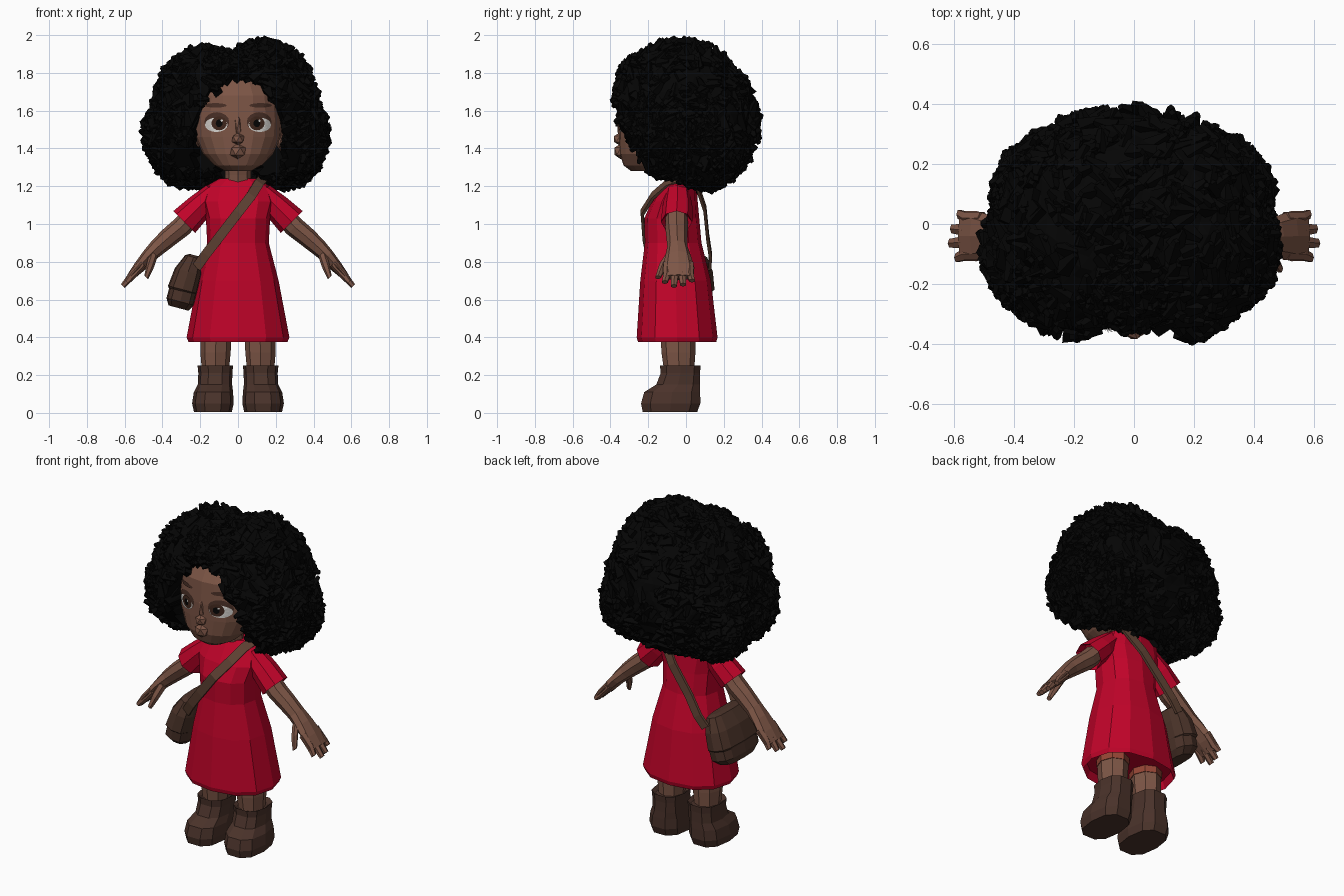
import bpy, bmesh, math, random
from mathutils import Matrix, Vector
from mathutils.bvhtree import BVHTree

random.seed(4)
if "Cube" in bpy.data.objects:
    bpy.data.objects.remove(bpy.data.objects["Cube"])


def material(name, r, g, b):
    m = bpy.data.materials.new(name)
    m.use_nodes = True
    m.diffuse_color = (r, g, b, 1)
    m.node_tree.nodes["Principled BSDF"].inputs["Base Color"].default_value = (r, g, b, 1)
    return m


HAIR = material("black hair", .0015, .0015, .0015)
SKIN = material("brown skin", .205, .092, .061)
DRESS = material("crimson cloth", .53, .001, .022)
BOOT = material("dark boot leather", .068, .032, .023)
BAG = material("bag leather", .07, .033, .022)
STRAP = material("strap leather", .115, .055, .034)
WHITE = material("eye white", .7, .68, .65)
IRIS = material("iris brown", .05, .02, .012)
BROW = material("brow brown", .065, .028, .019)
SHORTS = material("rust cloth", .3, .06, .035)


def finish(name, bm, mat):
    bmesh.ops.recalc_face_normals(bm, faces=bm.faces[:])
    mesh = bpy.data.meshes.new(name)
    bm.to_mesh(mesh)
    bm.free()
    mesh.materials.append(mat)
    ob = bpy.data.objects.new(name, mesh)
    bpy.context.collection.objects.link(ob)
    return ob


def add_loft(bm, rings, n=10, p=2.0, matrix=Matrix()):
    """Skin rounded rings (z, centre x, centre y, radius x, radius y) and cap both ends."""
    def sup(c):
        return math.copysign(abs(c) ** (2 / p), c)
    loops = []
    for z, cx, cy, rx, ry in rings:
        angles = [math.tau * i / n for i in range(n)]
        loops.append([bm.verts.new(matrix @ Vector((cx + rx * sup(math.cos(a)),
                                                    cy + ry * sup(math.sin(a)), z)))
                      for a in angles])
    for a, b in zip(loops, loops[1:]):
        for i in range(n):
            j = (i + 1) % n
            bm.faces.new((a[i], a[j], b[j], b[i]))
    bm.faces.new(loops[0][::-1])
    bm.faces.new(loops[-1])


def loft(name, mat, rings, **kw):
    bm = bmesh.new()
    add_loft(bm, rings, **kw)
    return finish(name, bm, mat)


def blob(name, mat, loc, size, matrix=Matrix()):
    bm = bmesh.new()
    bmesh.ops.create_icosphere(bm, subdivisions=1, radius=1,
                               matrix=matrix @ Matrix.LocRotScale(loc, None, size))
    return finish(name, bm, mat)


# Dress with a shallow recessed underside, and the neck
loft("dress", DRESS, [
    (.42, 0, -.047, .245, .19), (.375, 0, -.047, .262, .207), (.4, 0, -.047, .272, .214),
    (.7, 0, -.055, .215, .187), (.9, 0, -.068, .163, .15), (1.03, 0, -.075, .17, .145),
    (1.12, 0, -.06, .195, .122), (1.2, 0, -.035, .17, .092), (1.24, 0, -.03, .1, .07)],
    n=12, p=2.3)
loft("neck", SKIN, [(1.15, 0, -.04, .075, .06), (1.26, 0, -.06, .068, .058),
                    (1.36, 0, -.08, .075, .06)], n=8)

# Head
head = bmesh.new()
add_loft(head, [
    (1.28, 0, -.2, .07, .09), (1.31, 0, -.2, .125, .13), (1.37, 0, -.175, .185, .177),
    (1.46, 0, -.14, .228, .215), (1.55, 0, -.13, .236, .226), (1.68, 0, -.12, .225, .227),
    (1.78, 0, -.09, .15, .195), (1.82, 0, -.04, .06, .07)], n=20, p=2.25)
face_tree = BVHTree.FromBMesh(head)
finish("head", head, SKIN)
blob("nose", SKIN, (0, -.35, 1.45), (.037, .038, .034))
blob("nose_bridge", SKIN, (0, -.343, 1.52), (.02, .024, .07))
blob("lips", SKIN, (0, -.345, 1.385), (.047, .04, .042))


def face_patch(name, mat, cx, cz, rx, rz, lift):
    """Thin oval laid on the face."""
    bm = bmesh.new()

    def vert(x, z):
        hit = face_tree.ray_cast(Vector((x, -1, z)), Vector((0, 1, 0)))[0]
        return bm.verts.new((x, hit.y - lift, z))
    n, steps = 16, 4
    centre, last = vert(cx, cz), None
    for k in range(1, steps + 1):
        f = k / steps
        ring = [vert(cx + rx * f * math.cos(math.tau * i / n),
                     cz + rz * f * math.sin(math.tau * i / n)) for i in range(n)]
        for i in range(n):
            j = (i + 1) % n
            bm.faces.new((last[i], last[j], ring[j], ring[i]) if last
                         else (centre, ring[i], ring[j]))
        last = ring
    ob = finish(name, bm, mat)
    # Turn the oval towards the front
    if ob.data.polygons[0].normal.y > 0:
        ob.data.flip_normals()


SLEEVE_TOP = Matrix.Translation((.15, 0, 1.145)) @ Matrix.Rotation(math.radians(135), 4, "Y")
for s, side in ((1, "left"), (-1, "right")):
    mirror = Matrix.Diagonal((s, 1, 1, 1))
    arm = mirror @ SLEEVE_TOP

    # Eye, brow and ear
    face_patch(side + "_eye_rim", BROW, s * .112, 1.54, .066, .052, .004)
    face_patch(side + "_eye_white", WHITE, s * .115, 1.525, .06, .038, .007)
    face_patch(side + "_iris", IRIS, s * .1, 1.533, .041, .037, .01)
    face_patch(side + "_pupil", HAIR, s * .1, 1.533, .018, .02, .013)
    face_patch(side + "_eye_glint", WHITE, s * .1 + .014, 1.547, .006, .006, .016)
    face_patch(side + "_brow", BROW, s * .12, 1.628, .06, .012, .005)
    blob(side + "_ear", SKIN, (.225, -.13, 1.44), (.025, .04, .055), mirror)

    # Sleeve and arm
    loft(side + "_sleeve", DRESS, [
        (-.03, 0, -.045, .055, .065), (.08, 0, -.045, .072, .08), (.19, 0, -.05, .082, .083),
        (.15, 0, -.05, .06, .06)], n=8, matrix=arm)
    loft(side + "_arm", SKIN, [
        (.1, .005, -.05, .055, .058), (.22, .008, -.05, .055, .06), (.3, 0, -.048, .052, .056),
        (.38, -.005, -.045, .046, .054), (.45, -.006, -.042, .038, .068),
        (.53, 0, -.04, .031, .084), (.6, .004, -.04, .02, .082)], n=8, matrix=arm)

    # Fingers and thumb
    hand = bmesh.new()
    for i in range(4):
        y, reach = -.1 + .04 * i, (.63, .66, .65, .62)[i]
        add_loft(hand, [(.5, 0, y, .023, .022), (.58, .004, y, .022, .023),
                        (reach, .01, y + (y + .04) * .2, .014, .017)], n=6, matrix=arm)
    add_loft(hand, [(.42, .005, -.075, .025, .028), (.48, .035, -.12, .024, .024),
                    (.54, .065, -.148, .014, .016)], n=6, matrix=arm)
    finish(side + "_fingers", hand, SKIN)

    # Leg, shorts and boot
    loft(side + "_leg", SKIN, [
        (.18, .12, -.035, .068, .075), (.32, .119, -.04, .08, .09),
        (.39, .117, -.041, .082, .092)], n=8, matrix=mirror)
    loft(side + "_shorts", SHORTS, [
        (.38, .117, -.041, .086, .096), (.45, .117, -.041, .086, .096)], n=8, matrix=mirror)
    loft(side + "_boot", BOOT, [
        (.005, .133, -.085, .1, .15), (.05, .133, -.081, .11, .163),
        (.11, .13, -.073, .104, .154), (.15, .122, -.042, .091, .12),
        (.21, .12, -.03, .09, .108), (.25, .12, -.03, .094, .112),
        (.235, .12, -.03, .075, .088)], n=10, p=2.6, matrix=mirror)

# Shoulder bag with a flap
tilt = Matrix.Translation((-.315, -.035, .555)) @ Matrix.Rotation(.26, 4, "Y")
loft("bag", BAG, [
    (0, 0, 0, .055, .13), (.035, 0, 0, .075, .172), (.12, 0, 0, .075, .178),
    (.2, 0, 0, .064, .165), (.27, .01, 0, .034, .135)], n=12, p=3.2, matrix=tilt)
loft("bag_flap", BAG, [
    (.09, -.004, 0, .074, .174), (.1, -.004, 0, .08, .186), (.2, 0, 0, .073, .177),
    (.28, .008, 0, .046, .147), (.292, .01, 0, .026, .117)], n=12, p=3.2, matrix=tilt)

# Strap looping from the bag over the left shoulder
path = [(-.22, -.18, .77), (-.17, -.205, .84), (-.1, -.222, .93), (0, -.232, 1.06),
        (.07, -.175, 1.15), (.11, -.1, 1.215), (.13, -.03, 1.24), (.11, .06, 1.2),
        (.02, .1, 1.08), (-.1, .115, .93), (-.17, .13, .83), (-.22, .125, .77)]
strap = bmesh.new()
half = Vector((.8, 0, -.6)) * .026
pairs = [[strap.verts.new(Vector(q) + half * k) for k in (-1, 1)] for q in path]
for a, b in zip(pairs, pairs[1:]):
    strap.faces.new((a[0], a[1], b[1], b[0]))
thick = finish("bag_strap", strap, STRAP).modifiers.new("thickness", "SOLIDIFY")
thick.thickness = .016
thick.offset = 0

# Hair: crown, fringe, back, side and lower lobes, opened around the face
LOBES = [(Vector(c), Vector(r)) for c, r in (
    ((.14, -.035, 1.605), (.275, .35, .36)), ((-.17, -.03, 1.595), (.275, .345, .335)),
    ((-.01, -.165, 1.785), (.2, .17, .115)), ((-.01, .09, 1.535), (.425, .285, .345)),
    ((.265, -.075, 1.48), (.2, .22, .225)), ((-.28, -.085, 1.48), (.21, .225, .225)),
    ((.24, .09, 1.41), (.205, .2, .205)), ((-.25, .09, 1.41), (.205, .2, .205)))]


def front_limit(x, z, margin=0):
    """Furthest forward that hair may reach at this spot."""
    if z < 1.34 and abs(x) < .1 + margin:
        return .03
    up = max(0, (z - 1.4) / (.375 + margin))
    if up < 1 and abs(x - .01) < (.235 + margin) * (1 - up * up) ** .6:
        return -.1
    return -.37 + (1.53 - z) * .75 if z < 1.53 else -1


core = bmesh.new()
for centre, radii in LOBES:
    made = bmesh.ops.create_icosphere(core, subdivisions=4, radius=1)["verts"]
    for v in made:
        v.co = centre + v.co * radii * random.uniform(.95, 1.01)
        v.co.y = max(v.co.y, front_limit(v.co.x, v.co.z))
finish("hair_mass", core, HAIR)

# Tufts scattered over the lobes
tufts = bmesh.new()
for centre, radii in LOBES:
    for _ in range(600):
        d = Vector([random.gauss(0, 1) for _ in range(3)]).normalized()
        spot = centre + d * radii
        buried = any(sum(((spot[k] - c[k]) / r[k]) ** 2 for k in range(3)) < .9
                     for c, r in LOBES)
        if buried or spot.y < front_limit(spot.x, spot.z, .018):
            continue
        normal = Vector([d[k] / radii[k] for k in range(3)]).normalized()
        swirl = normal.cross(Vector([random.gauss(0, 1) for _ in range(3)])).normalized()
        aim = (swirl + normal * random.uniform(0, 1)).normalized()
        turn = aim.to_track_quat("Z", "Y").to_matrix().to_4x4()
        bmesh.ops.create_cone(tufts, cap_ends=True, segments=4, radius1=.034, radius2=.012,
                              depth=random.uniform(.055, .1),
                              matrix=Matrix.Translation(spot) @ turn)
for v in tufts.verts:
    v.co.z = min(v.co.z, 2)
finish("hair_tufts", tufts, HAIR)
